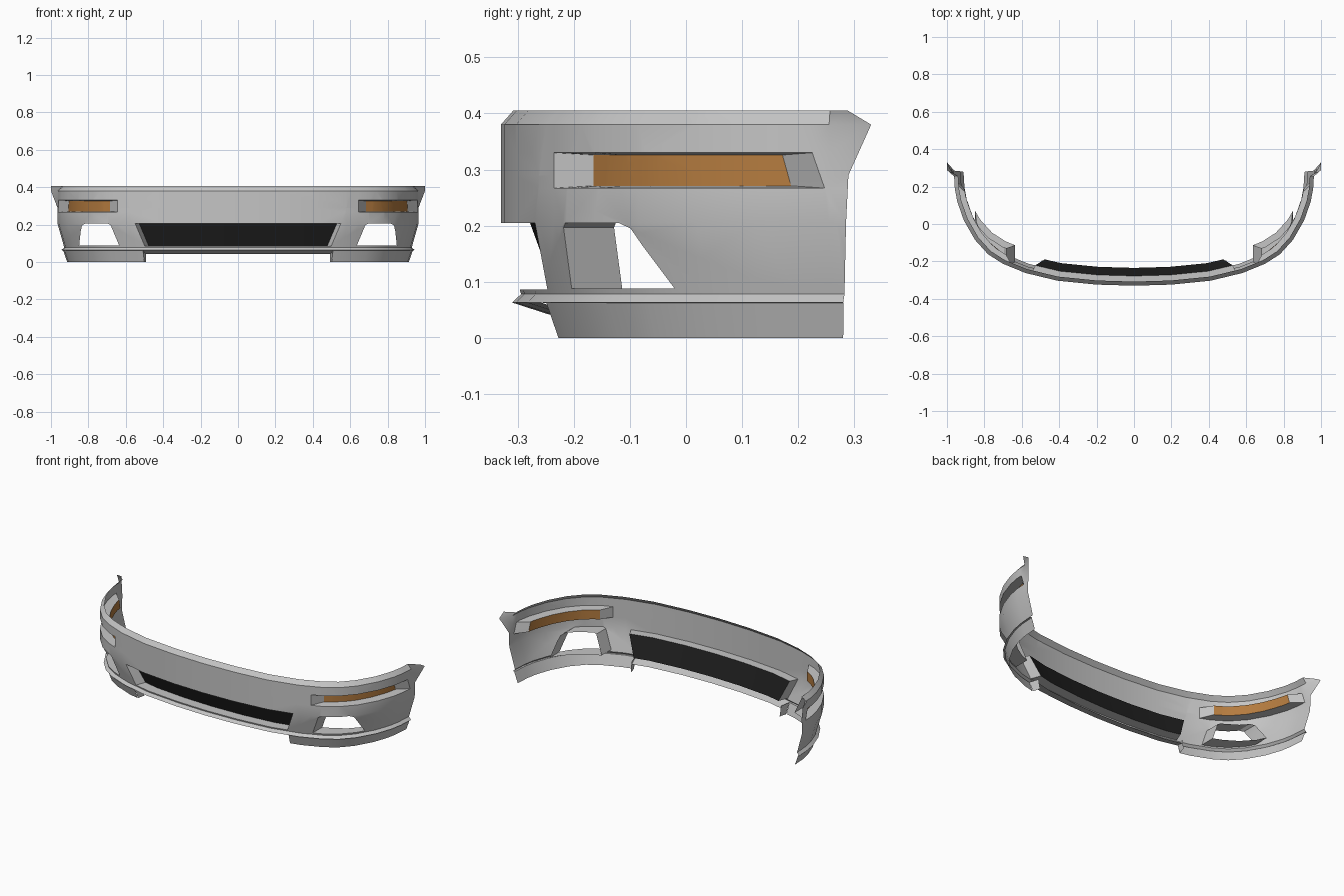
import bpy, bmesh
from mathutils import Vector

if "Cube" in bpy.data.objects:
    bpy.data.objects.remove(bpy.data.objects["Cube"])

# Plan outline of the right half, from the nose to the wheel arch
PLAN = [Vector(p) for p in [(0, -.33), (.2, -.324), (.41, -.303), (.58, -.262), (.70, -.213),
        (.78, -.162), (.85, -.085), (.91, .02), (.945, .12), (.958, .19), (.962, .255), (.965, .285)]]
US = [0]
for p, q in zip(PLAN, PLAN[1:]):
    US.append(US[-1] + (q - p).length)
NORM = []
for i in range(len(PLAN)):
    t = (PLAN[min(i + 1, len(PLAN) - 1)] - PLAN[max(i - 1, 0)]).normalized()
    NORM.append(Vector((-t.y, t.x)))          # points inward
NORM[0] = Vector((0, 1))
SECTION = [(0, .055), (.063, .02), (.078, .036), (.205, 0), (.29, 0), (.38, 0), (.405, .022)]


def lerp_table(table, v):
    for (a, fa), (b, fb) in zip(table, table[1:]):
        if v <= b:
            return fa + (fb - fa) * (v - a) / (b - a)
    return table[-1][1]


def u_at(v, axis=0):
    return lerp_table([(p[axis], u) for p, u in zip(PLAN, US)], v)


def place(u, z, depth=0.0, back=0.0, off=None):
    """Wrap strip coordinates (length, height, depth) round the plan outline."""
    u = max(0, min(u, US[-1]))
    i = next((k for k in range(len(US) - 1) if u <= US[k + 1] + 1e-7), len(US) - 2)
    t = (u - US[i]) / (US[i + 1] - US[i])
    d = (lerp_table(SECTION, z) if off is None else off) + depth
    p = PLAN[i].lerp(PLAN[i + 1], t) + NORM[i].lerp(NORM[i + 1], t) * d
    e = max(0, (u - US[-2]) / (US[-1] - US[-2]))   # flare at the wheel arch
    f = max(0, min(1, (z - .29) / .09))
    g = max(0, (z - .38) / .025)
    x = p.x + e * (.035 * f + .022 * g)
    y = p.y + back + e * ((z - .2) * .05 + .036 * f - .045 * g)
    return Vector((x, y, z))


def material(name, col):
    m = bpy.data.materials.new(name)
    m.diffuse_color = (*col, 1)
    m.use_nodes = True
    m.node_tree.nodes["Principled BSDF"].inputs["Base Color"].default_value = m.diffuse_color
    return m


GREY = material("grey paint", (.56, .56, .56))
BLACK = material("black mesh", (.014, .014, .014))
AMBER = material("amber lens", (.46, .20, .05))


def make(name, polys, mat):
    bm = bmesh.new()
    for poly in polys:
        bm.faces.new([bm.verts.new(p) for p in poly])
    bmesh.ops.remove_doubles(bm, verts=bm.verts[:], dist=1e-5)
    me = bpy.data.meshes.new(name)
    bm.to_mesh(me)
    bm.free()
    ob = bpy.data.objects.new(name, me)
    bpy.context.collection.objects.link(ob)
    me.materials.append(mat)
    bpy.ops.object.select_all(action='DESELECT')
    ob.select_set(True)
    bpy.context.view_layer.objects.active = ob
    bpy.ops.object.shade_smooth_by_angle(angle=.45)
    ob.modifiers.new("mirror", 'MIRROR')
    return ob


# Openings in the strip, counter-clockwise (length, height)
grille = [(-.1, .086), (u_at(.507), .086), (u_at(.55), .205), (-.1, .205)]
fog = [(u_at(.648), .088), (u_at(-.037, 1), .088), (u_at(.836), .195),
       (u_at(.818), .205), (u_at(.695), .205), (u_at(.682), .197)]
lamp = [(u_at(.645), .267), (u_at(.247, 1), .267), (u_at(.225, 1), .33), (u_at(.645), .33)]
HOLES = {"grille": grille, "fog": fog, "lamp": lamp}


def inside(poly, c):
    return all((b[0] - a[0]) * (c.z - a[1]) - (b[1] - a[1]) * (c.x - a[0]) > 0
               for a, b in zip(poly, poly[1:] + poly[:1]))


# Flat strip, cut along the edges of every opening
bm = bmesh.new()
rows = [z for z, _ in SECTION[1:]]
grid = [[bm.verts.new((u, 0, z)) for u in US] for z in rows]
for lo, hi in zip(grid, grid[1:]):
    for i in range(len(US) - 1):
        bm.faces.new((lo[i], lo[i + 1], hi[i + 1], hi[i]))
for poly in HOLES.values():
    for a, b in zip(poly, poly[1:] + poly[:1]):
        bmesh.ops.bisect_plane(bm, geom=bm.verts[:] + bm.edges[:] + bm.faces[:], dist=1e-5,
                               plane_co=(a[0], 0, a[1]), plane_no=(b[1] - a[1], 0, a[0] - b[0]))

lamp_mid = (lamp[0][0] + lamp[1][0]) / 2
DEEP = {  # where the inner end of each opening lies
    "grille": lambda u, z: place(u * .985, z, .052 + (.205 - z) * .08),
    "fog": lambda u, z: place(u, z, 0, .09),
    "lamp": lambda u, z: place(lamp_mid + (u - lamp_mid) * .78, .2985 + (z - .2985) * .87, .05)}

shell, inner = [], {k: [] for k in HOLES}
walls = []
owner = {f: next((k for k, p in HOLES.items() if inside(p, f.calc_center_median())), None)
         for f in bm.faces}
for f, k in owner.items():
    pts = [(v.co.x, v.co.z) for v in f.verts]
    if k is None:
        shell.append([place(*p) for p in pts])
        continue
    inner[k].append([DEEP[k](*p) for p in pts])
    for lp in f.loops:                         # side walls of the opening
        if any(owner[g] != k for g in lp.edge.link_faces):
            a, b = lp.vert.co, lp.link_loop_next.vert.co
            walls.append([place(a.x, a.z), place(b.x, b.z), DEEP[k](b.x, b.z), DEEP[k](a.x, a.z)])
bm.free()

make("bumper_shell", shell + walls, GREY)
make("lower_grille", inner["grille"], BLACK)
make("indicator_lens", inner["lamp"], AMBER)


def band(us, a, b):
    """Strip between two (height, offset) lines."""
    return [[place(u, b[0], off=b[1]), place(v, b[0], off=b[1]),
             place(v, a[0], off=a[1]), place(u, a[0], off=a[1])] for u, v in zip(us, us[1:])]


# Underside of the front lip, and the skirt at each corner
u0 = u_at(.515)
front = [u for u in US if u < u0] + [u0]
side = [u0] + [u for u in US if u > u0]
make("lip_underside", band(front, (.063, .02), (.042, .085)), GREY)
end = [place(u0, .063, off=.03), place(u0, 0, off=.055), place(u0, 0, off=.1), place(u0, .06, off=.09)]
make("corner_skirt", band(side, (.063, .02), (.062, .03)) + band(side, (.062, .03), (0, .052)) + [end], GREY)
